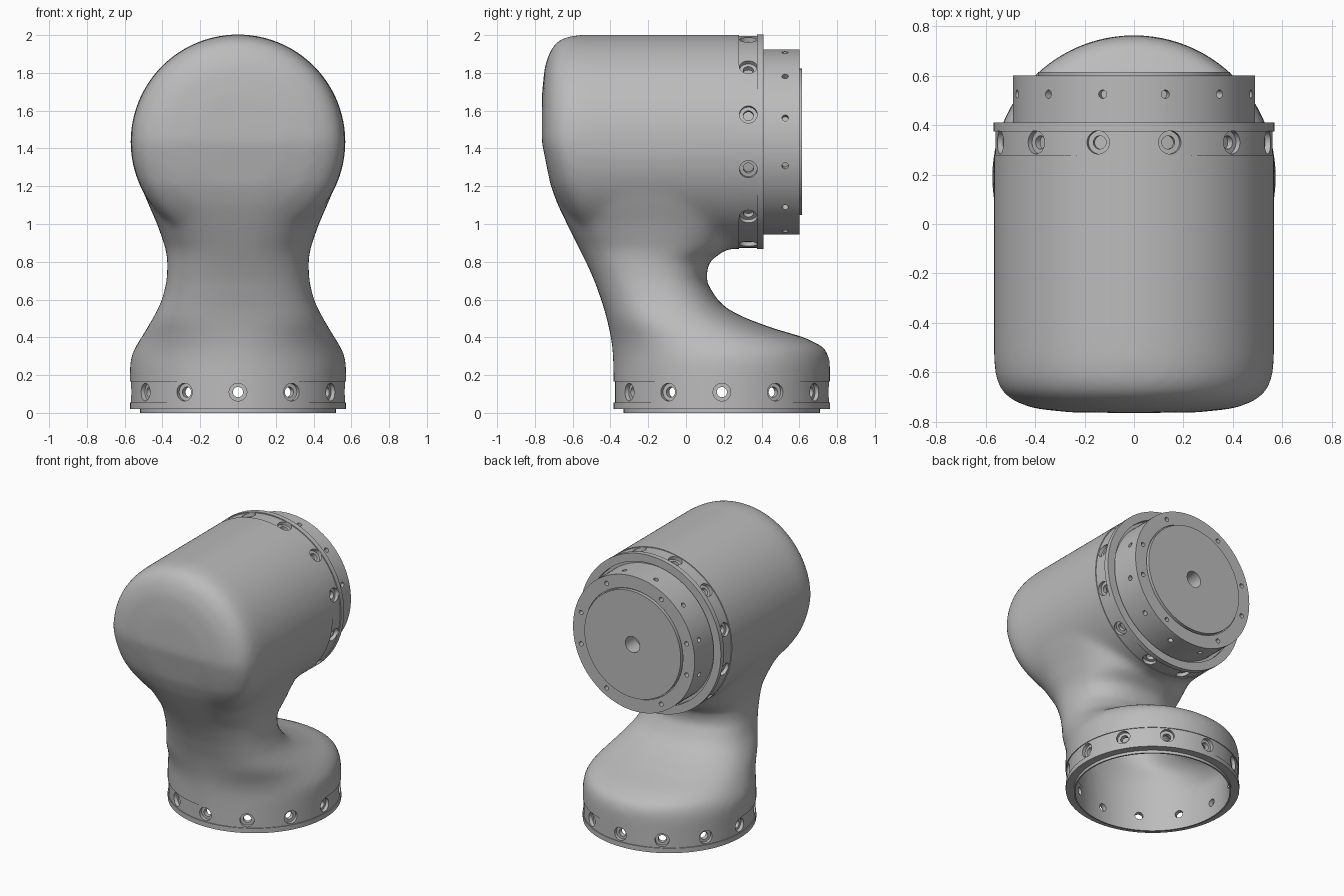
import bpy, bmesh, math
from mathutils import Matrix, Vector

old = bpy.data.objects.get("Cube")
if old:
    bpy.data.objects.remove(old, do_unlink=True)

# Single flat colour
grey = bpy.data.materials.new("plain_grey")
grey.use_nodes = True
grey.diffuse_color = (0.5, 0.5, 0.5, 1)
for node in grey.node_tree.nodes:
    if node.type == 'BSDF_PRINCIPLED':
        node.inputs["Base Color"].default_value = grey.diffuse_color

AXIS_Z = 1.435      # height of the upper barrel axis
BARREL_R = 0.567
BASE = Matrix.Translation((0, 0.19, 0))
UPPER = Matrix.Translation((0, 0, AXIS_Z)) @ Matrix.Rotation(-math.pi / 2, 4, 'X')


def add_rings(bm, rings, wrap=False):
    """Skin consecutive rings of points; wrap joins the last ring to the first."""
    rows = [[bm.verts.new(p) for p in ring] for ring in rings]
    pairs = list(zip(rows, rows[1:] + rows[:1]))
    for a, b in pairs if wrap else pairs[:-1]:
        n = len(a)
        for i in range(n):
            j = (i + 1) % n
            bm.faces.new((a[i], a[j], b[j], b[i]))
    return rows


def add_lathe(bm, profile, matrix, closed=False, seg=96):
    rings = []
    for r, h in profile:
        angles = [math.tau * i / seg for i in range(seg)]
        rings.append([matrix @ Vector((r * math.cos(a), r * math.sin(a), h)) for a in angles])
    add_rings(bm, rings, closed)


def make_object(name, bm):
    bmesh.ops.remove_doubles(bm, verts=bm.verts[:], dist=1e-5)
    bmesh.ops.recalc_face_normals(bm, faces=bm.faces[:])
    mesh = bpy.data.meshes.new(name)
    bm.to_mesh(mesh)
    bm.free()
    mesh.materials.append(grey)
    obj = bpy.data.objects.new(name, mesh)
    bpy.context.scene.collection.objects.link(obj)
    return obj


def lathe(name, profile, matrices, closed=False, seg=96):
    bm = bmesh.new()
    for m in matrices:
        add_lathe(bm, profile, m, closed, seg)
    return make_object(name, bm)


def bake(obj):
    """Apply all modifiers."""
    bpy.context.view_layer.update()
    graph = bpy.context.evaluated_depsgraph_get()
    mesh = bpy.data.meshes.new_from_object(obj.evaluated_get(graph))
    obj.modifiers.clear()
    obj.data = mesh
    if not mesh.materials:
        mesh.materials.append(grey)


def cut(obj, cutter):
    mod = obj.modifiers.new("holes", 'BOOLEAN')
    mod.operation = 'DIFFERENCE'
    mod.solver = 'EXACT'
    mod.object = cutter
    bake(obj)
    bpy.data.objects.remove(cutter, do_unlink=True)


def smooth(obj):
    obj.data.shade_smooth()
    obj.data.set_sharp_from_angle(angle=math.radians(32))


def radial(frame, radius, height, offset):
    """Twelve frames pointing outward around an axis."""
    return [frame @ Matrix.Rotation(math.radians(30 * i + offset), 4, 'Z')
            @ Matrix.Translation((radius, 0, height))
            @ Matrix.Rotation(math.pi / 2, 4, 'Y') for i in range(12)]


# Neck and foot: height, front edge, back edge, half width, squareness
SECTIONS = [
    (-0.05, -0.383, 0.763, 0.573, 2), (0.25, -0.385, 0.763, 0.573, 2),
    (0.30, -0.387, 0.758, 0.566, 2), (0.35, -0.39, 0.73, 0.543, 2.1),
    (0.40, -0.398, 0.625, 0.512, 2.2), (0.45, -0.408, 0.455, 0.482, 2.3),
    (0.50, -0.42, 0.32, 0.452, 2.4), (0.55, -0.433, 0.22, 0.425, 2.4),
    (0.60, -0.45, 0.165, 0.402, 2.4), (0.70, -0.485, 0.105, 0.378, 2.4),
    (0.80, -0.53, 0.12, 0.373, 2.4), (0.87, -0.565, 0.22, 0.383, 2.5),
    (1.00, -0.63, 0.27, 0.428, 2.8), (1.10, -0.678, 0.27, 0.472, 3.1),
    (1.20, -0.716, 0.27, 0.514, 3.5), (AXIS_Z, -0.763, 0.25, 0.564, 4.5)]


def front_edge(z):
    for a, b in zip(SECTIONS, SECTIONS[1:]):
        if a[0] <= z <= b[0]:
            return a[1] + (b[1] - a[1]) * (z - a[0]) / (b[0] - a[0])
    return -0.763


def rounded(value, power):
    return math.copysign(abs(value) ** (2 / power), value)


bm = bmesh.new()
loops = []
for z, front, back, half, power in SECTIONS:
    mid, depth = (front + back) / 2, (back - front) / 2
    angles = [math.tau * i / 96 for i in range(96)]
    loops.append([(half * rounded(math.cos(a), power),
                   mid + depth * rounded(math.sin(a), power), z) for a in angles])
rows = add_rings(bm, loops)
bm.faces.new(rows[0])
bm.faces.new(rows[-1])

# Upper barrel with a domed front that leans back below the axis
neck_verts = set(bm.verts)
barrel = [(0, -0.764), (0.25, -0.763), (0.40, -0.748), (0.48, -0.72), (0.53, -0.685),
          (0.558, -0.63), (BARREL_R, -0.55)]
barrel += [(BARREL_R, -0.4 + 0.1 * i) for i in range(9)] + [(0, 0.4)]
add_lathe(bm, barrel, UPPER)
for v in bm.verts:
    if v not in neck_verts and v.co.y < 0.1:
        v.co.y = 0.1 + (v.co.y - 0.1) * (0.1 - front_edge(v.co.z)) / 0.863
body = make_object("arm_body", bm)

# Blend neck and barrel into one soft skin
remesh = body.modifiers.new("blend", 'REMESH')
remesh.mode = 'VOXEL'
remesh.voxel_size = 0.02
soften = body.modifiers.new("soften", 'SMOOTH')
soften.factor = 0.5
soften.iterations = 18
bake(body)

# Open both ends and give the skin a wall
bm = bmesh.new()
bm.from_mesh(body.data)
for co, no in (((0, 0, 0.165), (0, 0, 1)), ((0, 0.28, 0), (0, 1, 0))):
    bmesh.ops.bisect_plane(bm, geom=bm.verts[:] + bm.edges[:] + bm.faces[:],
                           dist=1e-5, plane_co=co, plane_no=no)
gone = [v for v in bm.verts if v.co.z < 0.1649 or (v.co.y > 0.2801 and v.co.z > 0.8)]
bmesh.ops.delete(bm, geom=gone, context='VERTS')
bm.to_mesh(body.data)
bm.free()
wall = body.modifiers.new("wall", 'SOLIDIFY')
wall.thickness = 0.06
wall.offset = -1
bake(body)
smooth(body)

# Flange rings with counterbored bolt holes
BORE = [(0, -0.1), (0.027, -0.1), (0.027, -0.025), (0.047, -0.025), (0.047, 0.03), (0, 0.03)]
base_ring = lathe("base_flange", [
    (0.51, 0), (0.52, 0), (0.52, 0.02), (0.573, 0.02), (0.573, 0.055),
    (0.567, 0.055), (0.567, 0.165), (0.51, 0.165)], [BASE], True)
cut(base_ring, lathe("bore_cutter", BORE, radial(BASE, 0.567, 0.11, 0), seg=24))

upper_ring = lathe("upper_flange", [
    (0.51, 0.28), (0.561, 0.28), (0.561, 0.375), (0.568, 0.375),
    (0.568, 0.41), (0.51, 0.41)], [UPPER], True)
cut(upper_ring, lathe("bore_cutter", BORE, radial(UPPER, 0.561, 0.33, 15), seg=24))

# Output cap with an inner hub and a raised centre disc
cap = lathe("output_cap", [
    (0, 0.28), (0.48, 0.28), (0.48, 0.365), (0.53, 0.365), (0.53, 0.38), (0.49, 0.38),
    (0.49, 0.60), (0.395, 0.60), (0.395, 0.59), (0.388, 0.59), (0.388, 0.615),
    (0, 0.615)], [UPPER])


def pin(r, depth):
    return [(0, -depth), (r, -depth), (r, 0.03), (0, 0.03)]


cut(cap, lathe("side_pin_cutter", pin(0.017, 0.04), radial(UPPER, 0.49, 0.525, 15), seg=16))
face_pins = [UPPER @ Matrix.Rotation(math.radians(half + a), 4, 'Z')
             @ Matrix.Translation((0.44, 0, 0.60))
             for half in (0, 180) for a in (15, 60, 120, 165)]
cut(cap, lathe("face_pin_cutter", pin(0.016, 0.04), face_pins, seg=16))
cut(cap, lathe("centre_cutter", pin(0.058, 0.12), [UPPER @ Matrix.Translation((0, 0, 0.615))], seg=32))

for part in (base_ring, upper_ring, cap):
    smooth(part)
